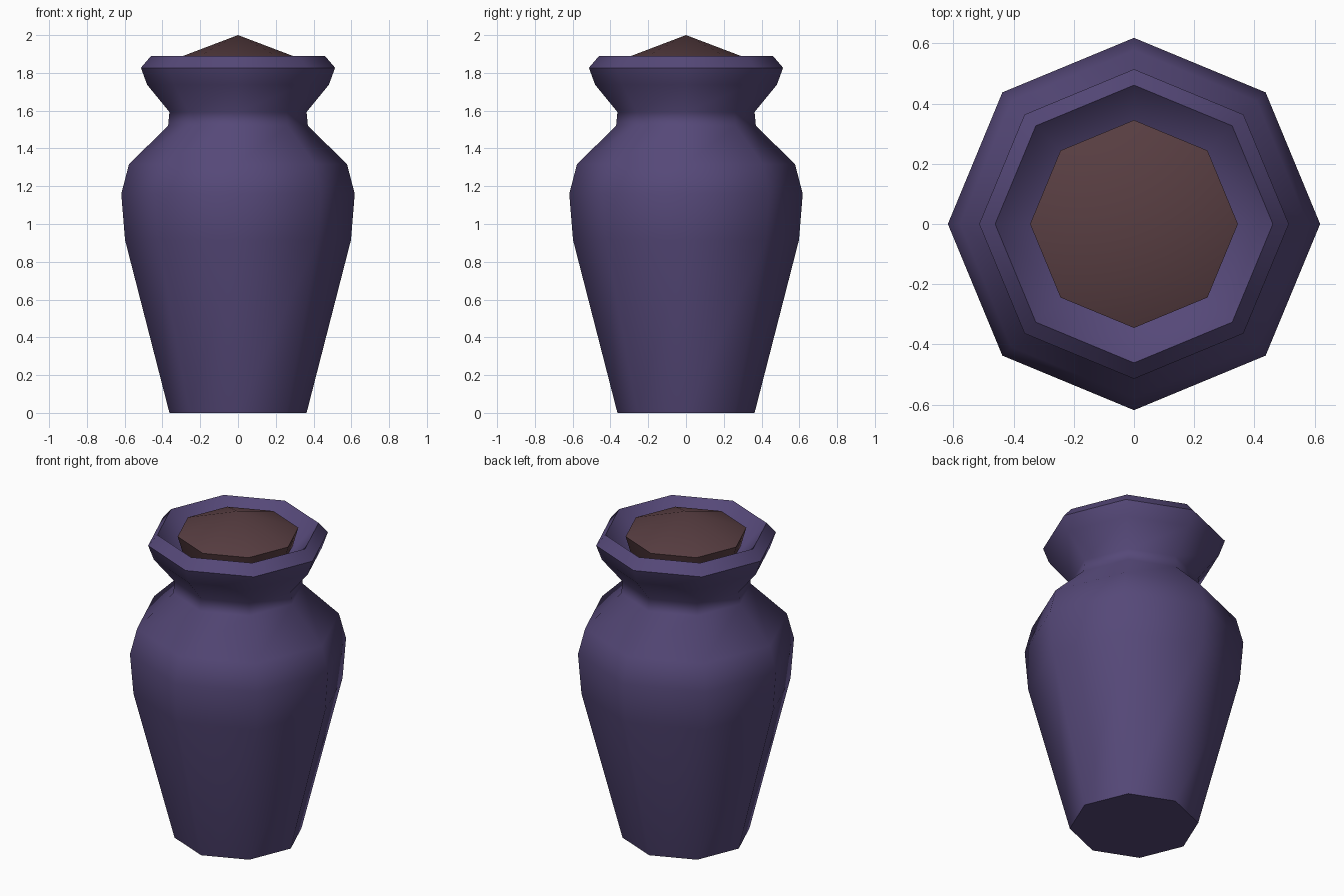
import bpy, bmesh, math

if "Cube" in bpy.data.objects:
    bpy.data.objects.remove(bpy.data.objects["Cube"])

SIDES = 8


def material(name, rgb):
    m = bpy.data.materials.new(name)
    m.diffuse_color = (*rgb, 1.0)
    m.use_nodes = True
    m.node_tree.nodes["Principled BSDF"].inputs["Base Color"].default_value = m.diffuse_color
    return m


def lathe(name, profile, mat):
    """Revolve (radius, z) points into an eight-sided solid; radius 0 is a pole."""
    bm = bmesh.new()
    rings = []
    for r, z in profile:
        count = SIDES if r > 0 else 1
        rings.append([bm.verts.new((r * math.cos(i * math.tau / SIDES),
                                    r * math.sin(i * math.tau / SIDES), z))
                      for i in range(count)])
    for a, b in zip(rings, rings[1:]):
        for i in range(SIDES):
            j = (i + 1) % SIDES
            if len(b) == 1:
                bm.faces.new((a[i], a[j], b[0]))
            else:
                bm.faces.new((a[i], a[j], b[j], b[i]))
    # flat base cap
    bm.faces.new(rings[0][::-1])
    bmesh.ops.recalc_face_normals(bm, faces=bm.faces)
    mesh = bpy.data.meshes.new(name)
    bm.to_mesh(mesh)
    bm.free()
    mesh.materials.append(mat)
    obj = bpy.data.objects.new(name, mesh)
    bpy.context.collection.objects.link(obj)
    bpy.ops.object.select_all(action='DESELECT')
    obj.select_set(True)
    bpy.context.view_layer.objects.active = obj
    bpy.ops.object.shade_smooth_by_angle(angle=math.radians(52))
    return obj


purple = material("dark_purple_glaze", (0.091, 0.065, 0.188))
brown = material("dark_brown_stopper", (0.098, 0.048, 0.054))

# Jar: foot, shoulder, neck, flared lip, then the funnel inside the mouth
lathe("jar_body", [
    (0.363, 0.0), (0.598, 0.915), (0.618, 1.16), (0.577, 1.317),
    (0.370, 1.52), (0.363, 1.593), (0.481, 1.737), (0.514, 1.827),
    (0.461, 1.889), (0.335, 1.76), (0.0, 1.76)], purple)

# Stopper: low cone top with a short tapered side sitting in the mouth
lathe("stopper", [(0.315, 1.765), (0.345, 1.869), (0.0, 2.0)], brown)
